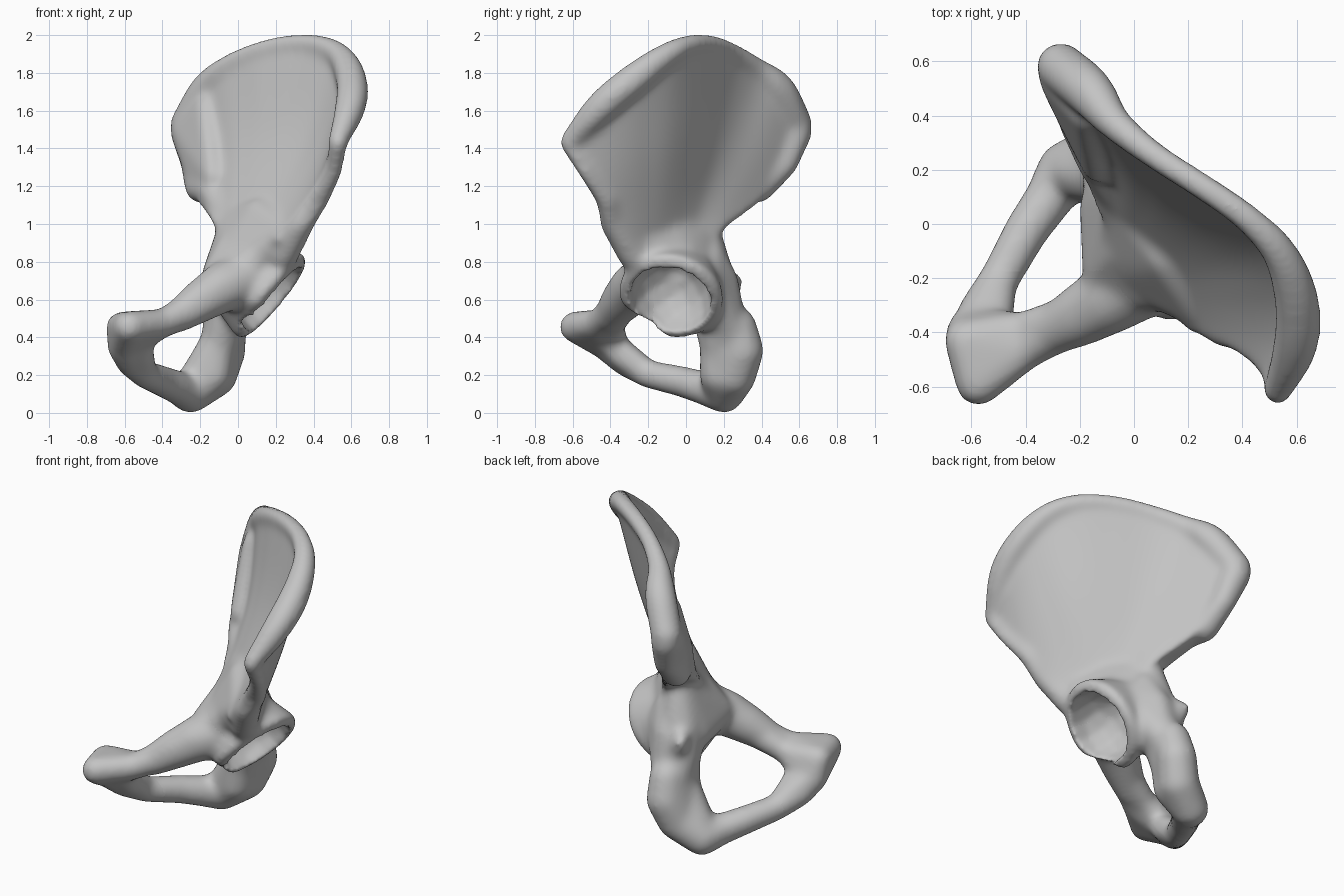
import bpy, bmesh, math
from mathutils import Vector

if "Cube" in bpy.data.objects:
    bpy.data.objects.remove(bpy.data.objects["Cube"])

bone = bpy.data.materials.new("bone_grey")
bone.use_nodes = True
bone.diffuse_color = (0.55, 0.55, 0.55, 1)
bone.node_tree.nodes["Principled BSDF"].inputs["Base Color"].default_value = bone.diffuse_color


def hull(bm, balls):
    """Convex skin around a set of balls (x, y, z, radius)."""
    points = []
    count = 70
    for x, y, z, r in balls:
        for k in range(count):
            h = 1 - (2 * k + 1) / count
            w = math.sqrt(1 - h * h)
            a = k * math.pi * (3 - math.sqrt(5))
            points.append(bm.verts.new((x + r * w * math.cos(a), y + r * w * math.sin(a), z + r * h)))
    out = bmesh.ops.convex_hull(bm, input=points)
    skin = [g for g in out["geom"] if isinstance(g, bmesh.types.BMFace)]
    bmesh.ops.recalc_face_normals(bm, faces=skin)
    bmesh.ops.delete(bm, geom=[p for p in points if p.is_valid and not p.link_faces], context="VERTS")


def chain(bm, balls):
    for a, b in zip(balls, balls[1:]):
        hull(bm, [a, b])


def spline(points, count):
    """Catmull-Rom resampling of tuples of any length."""
    pts = [Vector(p) for p in points]
    pts = [2 * pts[0] - pts[1]] + pts + [2 * pts[-1] - pts[-2]]
    out = []
    for i in range(count):
        s = i / (count - 1) * (len(pts) - 3)
        k = min(int(s), len(pts) - 4)
        t = s - k
        a, b, c, d = pts[k:k + 4]
        out.append(0.5 * (2 * b + (c - a) * t + (2 * a - 5 * b + 4 * c - d) * t ** 2
                          + (3 * b - a - 3 * c + d) * t ** 3))
    return out


def make_object(name, bm):
    mesh = bpy.data.meshes.new(name)
    bm.to_mesh(mesh)
    bm.free()
    mesh.materials.append(bone)
    ob = bpy.data.objects.new(name, mesh)
    bpy.context.collection.objects.link(ob)
    return ob


bm = bmesh.new()

# Iliac crest: thick rounded rim, front spine to back spine
crest = spline([(.53, -.615, 1.44, .055), (.595, -.45, 1.62, .085), (.6, -.28, 1.765, .085),
                (.54, -.11, 1.89, .068), (.42, .02, 1.95, .055), (.25, .14, 1.95, .052),
                (.08, .25, 1.905, .053), (-.07, .37, 1.82, .065), (-.165, .49, 1.71, .092),
                (-.27, .58, 1.53, .092)], 37)
chain(bm, [tuple(c) for c in crest])

# Iliac blade: bowed fan from the crest down to the socket
COLS, ROWS = len(crest), 14
grid = []
for i, c in enumerate(crest):
    u = i / (COLS - 1)
    top = c.xyz
    base = Vector((.27, -.35, .88)).lerp(Vector((-.05, .11, .97)), u)
    bow = math.sin(math.pi * u)
    mid = (top + base) / 2 + Vector((.035, .02, 0)) * bow
    if u > .75:
        mid += Vector((-.05, .07, -.06)) * (u - .75) * 4
    mid += Vector((.05, -.02, .02)) * max(0, 1 - 4 * u)
    grid.append(spline([top, mid, base], ROWS))
sides = ([], [])
for i in range(COLS):
    for j in range(ROWS):
        du = grid[min(i + 1, COLS - 1)][j] - grid[max(i - 1, 0)][j]
        dv = grid[i][min(j + 1, ROWS - 1)] - grid[i][max(j - 1, 0)]
        n = du.cross(dv).normalized()
        u, v = i / (COLS - 1), j / (ROWS - 1)
        half = .032 + .065 * v ** 2.5 + .03 * max(0, u - .7) / .3
        for side, sign in zip(sides, (1, -1)):
            side.append(bm.verts.new(grid[i][j] + n * half * sign))


def at(s, i, j):
    return sides[s][i * ROWS + j]


for i in range(COLS - 1):
    for j in range(ROWS - 1):
        for s in (0, 1):
            quad = [at(s, i, j), at(s, i + 1, j), at(s, i + 1, j + 1), at(s, i, j + 1)]
            bm.faces.new(quad if s == 0 else quad[::-1])
loop = ([(i, 0) for i in range(COLS)] + [(COLS - 1, j) for j in range(1, ROWS)]
        + [(i, ROWS - 1) for i in range(COLS - 2, -1, -1)] + [(0, j) for j in range(ROWS - 2, 0, -1)])
for a, b in zip(loop, loop[1:] + loop[:1]):
    bm.faces.new([at(0, *b), at(0, *a), at(1, *a), at(1, *b)])

# Front border with upper and lower spines
chain(bm, [(.53, -.62, 1.43, .052), (.51, -.53, 1.28, .045), (.43, -.42, 1.13, .055),
           (.33, -.385, 1.0, .07), (.24, -.28, .84, .085)])
# Back border, sacral joint swelling and sciatic notch
chain(bm, [(-.27, .58, 1.49, .092), (-.23, .52, 1.32, .075), (-.2, .385, 1.195, .085),
           (-.14, .22, 1.17, .07), (-.06, .11, 1.05, .075)])
hull(bm, [(-.27, .54, 1.48, .085), (-.17, .4, 1.62, .06), (-.2, .38, 1.25, .075), (-.13, .2, 1.25, .055)])

# Neck between blade and socket, and the flat inner wall of the pelvis
hull(bm, [(.26, -.32, .96, .075), (.12, -.12, 1.06, .08), (-.03, .08, 1.02, .08),
          (.05, -.06, .78, .2), (.1, -.22, .83, .1)])
hull(bm, [(-.09, -.16, .72, .105), (-.09, .06, .68, .115), (-.03, .1, .94, .09),
          (-.02, -.08, .86, .105), (.08, -.22, .8, .11)])

# Socket housing and its rim, open at the lower front
axis = Vector((.75, -.15, -.62)).normalized()
centre = Vector((.17, -.08, .62))
up = Vector((.62, 0, .77))
up = (up - axis * axis.dot(up)).normalized()
across = axis.cross(up)
ring = []
for k in range(24):
    a = math.tau * k / 24
    if not 110 < math.degrees(a) < 172:
        ring.append((*(centre + (up * math.cos(a) + across * math.sin(a)) * .25), .034))
hull(bm, [(.05, -.05, .7, .225)] + ring)

# Ischium: body behind the socket, spine, sitting tuberosity
chain(bm, [(-.03, .11, .9, .095), (-.05, .12, .72, .135), (-.06, .15, .58, .135), (-.07, .24, .42, .11)])
hull(bm, [(.1, .1, .72, .09), (.03, .13, .85, .07), (-.09, .19, .62, .09),
          (-.01, .2, .7, .08), (-.03, .22, .48, .1), (0, .08, .52, .07)])
hull(bm, [(-.06, .13, .74, .08), (-.15, .265, .7, .04), (-.08, .2, .6, .08)])
hull(bm, [(-.06, .27, .46, .105), (-.07, .3, .33, .115), (-.11, .18, .34, .105), (-.12, .255, .2, .12)])
hull(bm, [(-.11, .17, .36, .1), (-.12, .255, .2, .12), (-.13, .17, .2, .1), (-.25, .2, .105, .11)])
hull(bm, [(-.06, .16, .56, .12), (-.1, .17, .36, .1), (-.05, .24, .46, .11), (-.08, .1, .5, .07)])

# Lower ramus closing the ring
chain(bm, [(-.25, .2, .105, .11), (-.31, .1, .13, .093), (-.395, -.02, .165, .085),
           (-.495, -.2, .205, .077), (-.57, -.32, .27, .08), (-.6, -.4, .34, .085)])
hull(bm, [(-.495, -.2, .21, .07), (-.52, -.34, .3, .075), (-.58, -.36, .33, .08), (-.52, -.4, .37, .07)])

# Pubis: upper ramus and flattened body
chain(bm, [(.04, -.19, .71, .155), (-.08, -.27, .665, .135), (-.2, -.34, .59, .115), (-.31, -.4, .515, .09)])
hull(bm, [(-.22, -.35, .565, .095), (-.4, -.465, .475, .075), (-.4, -.39, .47, .072)])
hull(bm, [(-.4, -.465, .475, .075), (-.42, -.39, .46, .07), (-.575, -.59, .455, .085),
          (-.62, -.43, .455, .082), (-.61, -.39, .34, .082), (-.53, -.4, .38, .07)])

whole = make_object("hip_bone_whole", bm)

# Cutters: ball socket and the notch below it
bm = bmesh.new()
hull(bm, [(*centre, .218), (*(centre + axis * .35), .25)])
socket = make_object("socket_cutter", bm)
bm = bmesh.new()
hull(bm, [(*(centre - axis * .13), .1), (.13, -.2, .42, .09)])
notch = make_object("notch_cutter", bm)


# Fuse, carve, soften
def fuse(size, passes):
    m = whole.modifiers.new("fuse", "REMESH")
    m.mode, m.voxel_size = "VOXEL", size
    m = whole.modifiers.new("soften", "SMOOTH")
    m.factor, m.iterations = .5, passes


fuse(.016, 16)
for cutter in (socket, notch):
    cutter.hide_render = True
    m = whole.modifiers.new("carve", "BOOLEAN")
    m.operation, m.object, m.solver = "DIFFERENCE", cutter, "EXACT"
fuse(.014, 8)
bpy.context.view_layer.update()
fused = bpy.data.meshes.new_from_object(whole.evaluated_get(bpy.context.evaluated_depsgraph_get()))


# Split along the growth seams into the three bones
def region(p):
    if p.z > .75 - .67 * p.x - .27 * p.y or p.z > 1.05:
        return "ilium"
    return "pubis" if p.y < -.17 else "ischium"


for name in ("ilium", "ischium", "pubis"):
    part = bmesh.new()
    part.from_mesh(fused)
    drop = [f for f in part.faces if region(f.calc_center_median()) != name]
    bmesh.ops.delete(part, geom=drop, context="FACES")
    for f in part.faces:
        f.smooth = True
        f.material_index = 0
    make_object(name, part)

for ob in (whole, socket, notch):
    bpy.data.objects.remove(ob)
